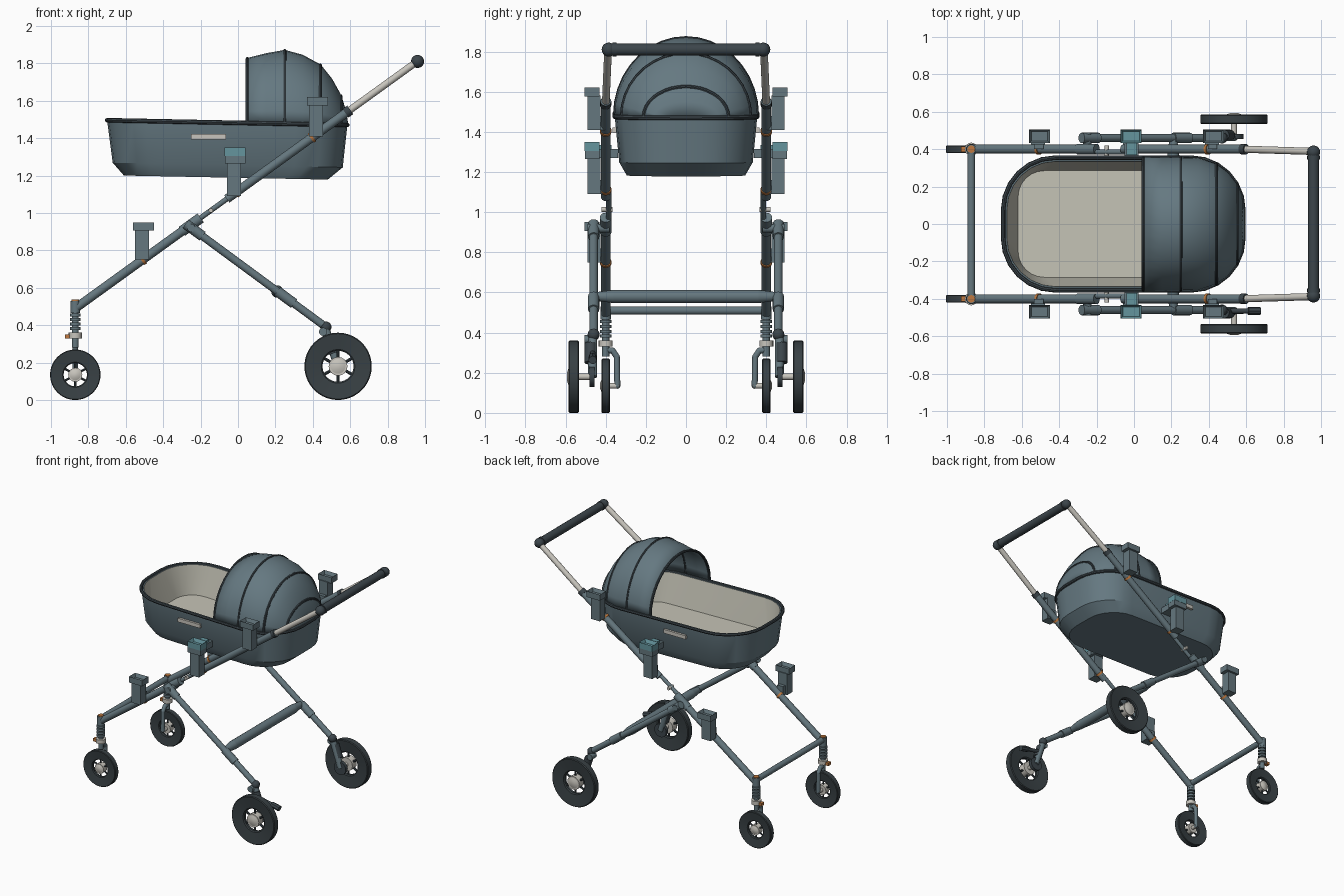
import bpy, bmesh
from math import sin, cos, pi, tau, sqrt
from mathutils import Vector, Matrix

cube = bpy.data.objects.get("Cube")
if cube:
    bpy.data.objects.remove(cube)


def material(name, *rgb):
    m = bpy.data.materials.new(name)
    m.use_nodes = True
    m.diffuse_color = (*rgb, 1)
    m.node_tree.nodes["Principled BSDF"].inputs["Base Color"].default_value = (*rgb, 1)
    return m


FABRIC = material("slate_fabric", .13, .19, .22)
FRAME = material("slate_frame", .13, .185, .21)
TRIM = material("dark_trim", .045, .06, .07)
TYRE = material("tyre_rubber", .04, .052, .058)
LINER = material("cream_liner", .56, .55, .47)
METAL = material("light_metal", .58, .56, .51)
ORANGE = material("orange_accent", .52, .19, .05)
TEAL = material("teal_clip", .13, .30, .34)


def finish(name, bm, mats, mirror):
    bmesh.ops.recalc_face_normals(bm, faces=bm.faces)
    me = bpy.data.meshes.new(name)
    bm.to_mesh(me)
    bm.free()
    for m in mats:
        me.materials.append(m)
    ob = bpy.data.objects.new(name, me)
    bpy.context.collection.objects.link(ob)
    if mirror:
        ob.modifiers.new("both_sides", "MIRROR").use_axis = (False, True, False)
    return ob


def tube(name, a, b, r, mat, mirror=True, r2=None, sides=16):
    a, b = Vector(a), Vector(b)
    bm = bmesh.new()
    turn = (b - a).to_track_quat("Z", "Y").to_matrix().to_4x4()
    bmesh.ops.create_cone(bm, cap_ends=True, segments=sides, radius1=r,
                          radius2=r if r2 is None else r2, depth=(b - a).length,
                          matrix=Matrix.Translation((a + b) / 2) @ turn)
    return finish(name, bm, [mat], mirror)


def ball(name, c, r, mat):
    bm = bmesh.new()
    bmesh.ops.create_uvsphere(bm, u_segments=16, v_segments=10, radius=r,
                              matrix=Matrix.Translation(c))
    return finish(name, bm, [mat], True)


def box(name, lo, hi, mat, recess=0):
    lo, hi = Vector(lo), Vector(hi)
    bm = bmesh.new()
    bmesh.ops.create_cube(bm, matrix=Matrix.Translation((lo + hi) / 2)
                          @ Matrix.Diagonal((*(hi - lo), 1)))
    if recess:
        top = [f for f in bm.faces if f.normal.z > .9]
        bmesh.ops.inset_region(bm, faces=top, thickness=.018)
        for v in top[0].verts:
            v.co.z -= recess
    return finish(name, bm, [mat], True)


def loft(name, rings, mats, bands=None, closed=True, wrap=False, caps=False, mirror=False):
    """Skin consecutive rings; bands gives the material slot of each strip."""
    bm = bmesh.new()
    rows = [[bm.verts.new(p) for p in ring] for ring in rings]
    n = len(rows[0])
    for k in range(len(rows) - (not wrap)):
        a, b = rows[k], rows[(k + 1) % len(rows)]
        for i in range(n - (not closed)):
            j = (i + 1) % n
            bm.faces.new((a[i], a[j], b[j], b[i])).material_index = bands[k] if bands else 0
    if caps:
        bm.faces.new(rows[0]).material_index = bands[0]
        bm.faces.new(rows[-1]).material_index = bands[-1]
    return finish(name, bm, mats, mirror)


def piping(name, pts, r, mat, closed=False):
    cu = bpy.data.curves.new(name, "CURVE")
    cu.dimensions = "3D"
    cu.bevel_depth, cu.bevel_resolution, cu.use_fill_caps = r, 2, True
    sp = cu.splines.new("POLY")
    sp.points.add(len(pts) - 1)
    for p, co in zip(sp.points, pts):
        p.co = (*co, 1)
    sp.use_cyclic_u = closed
    cu.materials.append(mat)
    ob = bpy.data.objects.new(name, cu)
    bpy.context.collection.objects.link(ob)
    bpy.ops.object.select_all(action="DESELECT")
    ob.select_set(True)
    bpy.context.view_layer.objects.active = ob
    bpy.ops.object.convert(target="MESH")


# Carrycot: rounded tub with a slight backward tilt and a cream lining
def tub_ring(x0, x1, w, rc, z, steps=7):
    pts = []
    for q, (cx, cy) in enumerate([(x1 - rc, w - rc), (x0 + rc, w - rc),
                                  (x0 + rc, rc - w), (x1 - rc, rc - w)]):
        for i in range(steps):
            a = (q + i / (steps - 1)) * pi / 2
            x = cx + rc * cos(a)
            pts.append((x, cy + rc * sin(a), z - .02 * x))
    return pts


rim = tub_ring(-.70, .585, .355, .28, 1.482)
loft("carrycot", [tub_ring(-.61, .48, .295, .22, 1.188), tub_ring(-.67, .56, .333, .26, 1.255),
                  rim, tub_ring(-.68, .565, .335, .26, 1.482),
                  tub_ring(-.62, .50, .285, .14, 1.265)],
     [FABRIC, LINER], bands=[0, 0, 0, 1], caps=True)
piping("carrycot_rim", rim, .012, TRIM, closed=True)
box("carry_grip", (-.25, .33, 1.394), (-.065, .365, 1.422), METAL)


# Canopy: elliptical arches following the rim, with piping on the main ribs
def arch(x, top, shrink=0, steps=18):
    dx = max(0, x - .305)
    w = .075 + sqrt(max(.28 ** 2 - dx * dx, 0)) - shrink
    base = 1.485 - .02 * x
    return [(x, w * cos(pi * i / steps), base + (top - shrink - base) * sin(pi * i / steps))
            for i in range(steps + 1)]


stations = [(.05, 1.825), (.15, 1.85), (.25, 1.868), (.345, 1.842), (.44, 1.79),
            (.50, 1.715), (.55, 1.625), (.572, 1.55), (.585, 1.48)]
canopy = loft("canopy", [arch(*s) for s in stations], [FABRIC], closed=False)
thick = canopy.modifiers.new("cloth", "SOLIDIFY")
thick.thickness, thick.offset = .008, 0
for s in stations[:7:2]:
    piping("canopy_rib", arch(*s), .009, TRIM)

# Main frame: lower tube, folding link, upper tube and telescopic push arms
Y = .40
def on_frame(x, y=Y):
    return Vector((x, y, .49 + .722 * (x + .87)))


tube("lower_tube", on_frame(-.87), on_frame(-.2), .024, FRAME)
tube("fold_link", on_frame(-.24, .385), on_frame(-.03, .385), .014, FRAME)
tube("upper_tube", on_frame(-.06), on_frame(.6), .024, FRAME)
tube("tube_sleeve", on_frame(-.3), on_frame(-.2), .029, FRAME)
tube("push_arm", on_frame(.58), on_frame(.96, .388), .019, METAL)
tube("push_arm_collar", on_frame(.575), on_frame(.6), .028, TRIM)
tube("link_pin", on_frame(-.145, .365), on_frame(-.145, .42), .012, METAL)
for x in (-.51, -.01, .395):
    tube("accent_ring", on_frame(x - .006), on_frame(x + .006), .029, ORANGE)

# Push handle
tube("handle_bar", (.96, -.385, 1.81), (.96, .385, 1.81), .03, TRIM, mirror=False)
ball("handle_end", (.96, .385, 1.81), .035, TRIM)
tube("handle_collar", (.96, .345, 1.81), (.96, .365, 1.81), .034, TRIM)

# Rear legs and cross bars
def on_leg(x, y=.46):
    return Vector((x, y, .92 - .736 * (x + .25)))


tube("rear_leg", on_leg(-.26), on_leg(.47), .021, FRAME)
tube("leg_top_sleeve", on_leg(-.28), on_leg(-.19), .028, FRAME)
tube("leg_lower_sleeve", on_leg(.21), on_leg(.30), .028, FRAME)
tube("leg_pivot", on_leg(-.25, .38), on_leg(-.25, .49), .022, FRAME)
tube("rear_cross_bar", (.21, -.36, .58), (.21, .36, .58), .033, FRAME, mirror=False)
tube("rear_cross_bar_end", (.21, .36, .58), (.21, .46, .58), .033, FRAME, r2=.02)
tube("front_cross_bar", (-.87, -.4, .51), (-.87, .4, .51), .021, FRAME, mirror=False)


# Accessory brackets: recessed socket on a post that hugs the frame tube
def bracket(x, top, depth, socket):
    box("bracket_socket", (x - .056, .432, top - .045), (x + .056, .506, top), socket, recess=.025)
    box("bracket_post", (x - .045, .425, top - depth), (x + .03, .49, top - .04), FRAME)
    box("bracket_foot", (x - .03, .40, top - depth), (x + .02, .44, top - depth + .07), FRAME)


bracket(-.505, .95, .20, FRAME)
bracket(-.015, 1.35, .26, TEAL)
bracket(.425, 1.62, .21, FRAME)
box("bracket_skirt", (-.07, .432, 1.265), (.04, .504, 1.308), FRAME)
box("carrycot_mount", (-.05, .34, 1.27), (.025, .44, 1.315), FRAME)
box("carrycot_latch", (-.04, .37, 1.315), (.015, .435, 1.335), TEAL)


# Wheels: dished tyre, open spokes and a domed hub
def wheel(name, x, y, R, half):
    profile = [(.46 * R, -.35 * half), (.5 * R, -.6 * half), (.97 * R, -half), (R, -.8 * half),
               (R, .8 * half), (.97 * R, half), (.5 * R, .6 * half), (.46 * R, .35 * half)]
    n = 40
    loft(name + "_tyre", [[(x + r * cos(tau * i / n), y + d, R + r * sin(tau * i / n))
                           for i in range(n)] for r, d in profile],
         [TYRE], wrap=True, mirror=True)
    for i in range(6):
        a = tau * (i + .5) / 6
        tube(name + "_spoke", (x, y, R), (x + .48 * R * cos(a), y, R + .48 * R * sin(a)),
             .045 * R, TRIM, sides=8)
    tube(name + "_hub", (x, y - half, R), (x, y + half, R), .28 * R, METAL)
    tube(name + "_hub_cap", (x, y + half, R), (x, y + half + .008, R), .22 * R, METAL, r2=.1 * R)


wheel("front_wheel", -.87, Y, .135, .021)
wheel("rear_wheel", .535, .56, .18, .026)

# Front swivel columns with springs and one-sided forks
def column(name, z0, z1, r, mat):
    tube(name, (-.87, Y, z0), (-.87, Y, z1), r, mat)


column("column_cap", .465, .53, .026, FRAME)
column("column_core", .28, .50, .018, FRAME)
for i in range(4):
    column("spring_coil", .375 + .024 * i, .39 + .024 * i, .029, FRAME)
column("column_collar", .33, .36, .035, METAL)
column("column_accent", .53, .536, .02, ORANGE)
box("swivel_lock", (-.925, .385, .328), (-.895, .415, .35), ORANGE)
piping_path = [(-.87, .40, .315), (-.87, .365, .31), (-.87, .345, .28), (-.87, .342, .135)]
for a, b in zip(piping_path, piping_path[1:]):
    tube("front_fork", a, b, .015, FRAME)
    ball("fork_bend", b, .015, FRAME)
tube("front_axle", (-.87, .335, .135), (-.87, .39, .135), .014, METAL)

# Rear suspension arms, drums, axles and the brake pedal
ball("leg_foot", on_leg(.47), .03, TRIM)
tube("suspension_arm", (.465, .465, .39), (.535, .465, .18), .022, FRAME)
tube("damper", (.48, .475, .345), (.512, .475, .25), .03, TRIM)
tube("damper_knob", (.455, .45, .365), (.455, .505, .365), .022, FRAME)
tube("rear_drum", (.535, .455, .18), (.535, .48, .18), .05, TRIM)
tube("rear_axle", (.535, .47, .18), (.535, .55, .18), .016, METAL)
tube("brake_lever", (.5, -.465, .30), (.62, -.465, .275), .014, TRIM, mirror=False)
tube("brake_pedal", (.61, -.465, .278), (.675, -.465, .263), .021, TRIM, mirror=False, sides=8)

# Smooth the round parts while keeping crisp edges
bpy.ops.object.select_all(action="DESELECT")
for ob in bpy.context.collection.objects:
    if ob.type == "MESH":
        ob.select_set(True)
        bpy.context.view_layer.objects.active = ob
bpy.ops.object.shade_smooth_by_angle(angle=.5)
